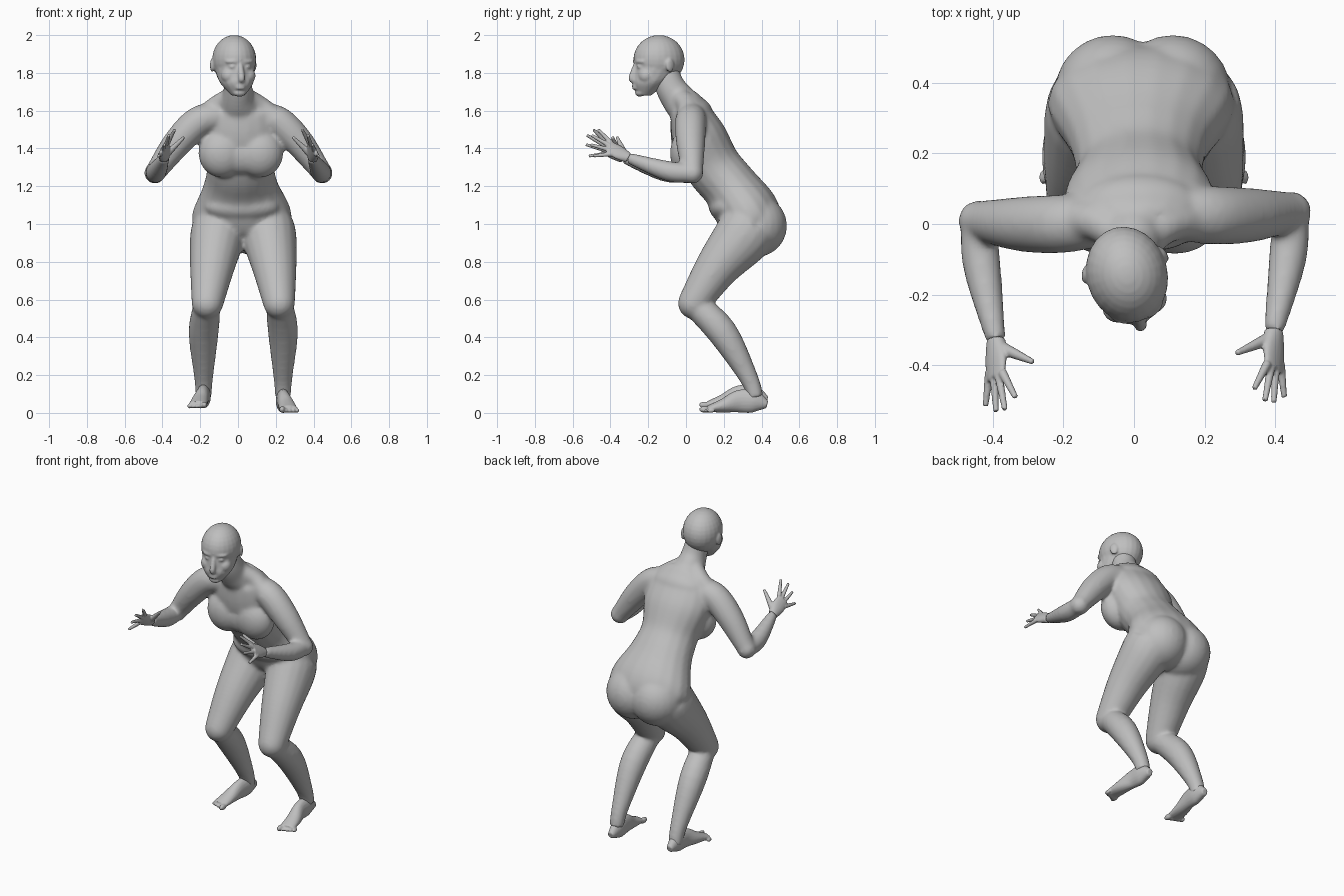
import bpy, bmesh, math
from mathutils import Vector, Matrix

cube = bpy.data.objects.get("Cube")
if cube:
    bpy.data.objects.remove(cube, do_unlink=True)

clay = bpy.data.materials.new("grey_clay")
clay.use_nodes = True
grey = (*[0.52] * 3, 1)
clay.diffuse_color = grey
clay.node_tree.nodes["Principled BSDF"].inputs["Base Color"].default_value = grey

SIDES = 18
X_AXIS, Z_AXIS = Vector((1, 0, 0)), Vector((0, 0, 1))


def resample(rings, steps=5):
    """Smooth curve through rings of centre, half width and optional half depth."""
    points = [Vector((*ring[:4], ring[-1])) for ring in rings]
    last = len(points) - 1
    slopes = [(points[min(i + 1, last)] - points[max(i - 1, 0)]) / 2 for i in range(last + 1)]
    result = []
    for i in range(last):
        for step in range(steps):
            t = step / steps
            ease = t * t * (3 - 2 * t)
            leave, arrive = t * (1 - t) ** 2, t * t * (t - 1)
            result.append(points[i].lerp(points[i + 1], ease)
                          + slopes[i] * leave + slopes[i + 1] * arrive)
    return result + [points[last]]


def loft(bm, rings, axis=None, side=X_AXIS):
    """Closed tube with elliptical sections square to its path, or to a fixed axis."""
    rings = resample(rings)
    loops = []
    for i, ring in enumerate(rings):
        ahead, behind = rings[min(i + 1, len(rings) - 1)], rings[max(i - 1, 0)]
        along = axis or Vector((ahead - behind)[:3]).normalized()
        across = (side - along * side.dot(along)).normalized()
        through = along.cross(across)
        centre, width, depth = Vector(ring[:3]), ring[3], ring[4]
        loop = []
        for k in range(SIDES):
            angle = math.tau * k / SIDES
            offset = across * width * math.cos(angle) + through * depth * math.sin(angle)
            loop.append(bm.verts.new(centre + offset))
        loops.append(loop)
    for low, high in zip(loops, loops[1:]):
        for k in range(SIDES):
            n = (k + 1) % SIDES
            bm.faces.new((low[k], low[n], high[n], high[k]))
    bm.faces.new(loops[0])
    bm.faces.new(loops[-1])


def ball(bm, centre, radii, turn=0.0):
    matrix = (Matrix.Translation(centre) @ Matrix.Rotation(turn, 4, 'Z')
              @ Matrix.Diagonal((*radii, 1)))
    bmesh.ops.create_uvsphere(bm, u_segments=24, v_segments=16, radius=1, matrix=matrix)


def placed(rings, side, shift):
    """Put the rings of a left-hand part on the given side, moved by shift."""
    return [(side * ring[0] + shift[0], ring[1] + shift[1], ring[2] + shift[2], *ring[3:])
            for ring in rings]


def finish(bm, name, voxel, relax):
    """Fuse the overlapping forms into one smooth skin."""
    bmesh.ops.recalc_face_normals(bm, faces=bm.faces)
    mesh = bpy.data.meshes.new(name)
    bm.to_mesh(mesh)
    bm.free()
    mesh.materials.append(clay)
    obj = bpy.data.objects.new(name, mesh)
    bpy.context.collection.objects.link(obj)
    fuse = obj.modifiers.new("fuse", 'REMESH')
    fuse.mode = 'VOXEL'
    fuse.voxel_size = voxel
    fuse.use_smooth_shade = True
    soften = obj.modifiers.new("soften", 'SMOOTH')
    soften.factor = 0.5
    soften.iterations = relax
    return obj


# Joints of the left limbs, mirrored for the right
SHOULDER = Vector((.21, 0, 1.54))
ELBOW = Vector((.44, .01, 1.27))
WRIST = Vector((.39, -.33, 1.35))
KNUCKLES = Vector((.39, -.42, 1.4))
KNEE = Vector((.19, .04, .58))
ANKLE = Vector((.21, .37, .08))
ARM_SHIFT = {1: Vector((.005, .025, 0)), -1: Vector()}
LEG_SHIFT = Vector((.028, 0, 0))
SIDE_NAMES = {1: "left", -1: "right"}
MIDDLE = .015

# Torso, leaning forward from the pelvis
body = bmesh.new()
loft(body, [
    (.02, .38, .92, .15, .1),
    (.02, .36, .99, .25, .155),
    (.02, .32, 1.07, .26, .17),
    (MIDDLE, .23, 1.2, .2, .15),
    (MIDDLE, .14, 1.31, .18, .15),
    (MIDDLE, .065, 1.47, .215, .145),
    (MIDDLE, .01, 1.61, .18, .1),
    (MIDDLE, -.02, 1.65, .1, .08),
])
# Belly, upper back and chest
ball(body, (.02, .22, 1.09), (.2, .1, .08))
ball(body, (MIDDLE, .045, 1.575), (.18, .1, .1))
ball(body, (MIDDLE, .01, 1.37), (.15, .08, .11))
# Neck
loft(body, [
    (.01, .01, 1.59, .12, .09),
    (0, -.04, 1.66, .09),
    (0, -.085, 1.73, .075, .08),
    (-.01, -.11, 1.82, .07),
])

for side, shift in ARM_SHIFT.items():
    # Breasts, buttocks and shoulder slope
    ball(body, (MIDDLE + side * .1, .01, 1.375), (.125, .095, .13))
    ball(body, (.025 + side * .085, .37, .99), [.165] * 3)
    loft(body, placed([
        (.03, -.04, 1.68, .05),
        (.12, .01, 1.62, .055),
        (*SHOULDER, .06),
    ], side, (0, 0, 0)))
    # Upper arm, elbow and forearm
    loft(body, placed([
        (.1, .01, 1.57, .075),
        (*SHOULDER, .083),
        (.325, 0, 1.425, .077),
        (*ELBOW, .055),
    ], side, shift))
    ball(body, placed([ELBOW], side, shift)[0], [.057] * 3)
    loft(body, placed([
        (*ELBOW, .05),
        (.43, -.12, 1.28, .054),
        (*WRIST, .029),
    ], side, shift))
    # Thigh and lower leg, meeting at the knee
    loft(body, placed([
        (.13, .34, .99, .14, .155),
        (.14, .29, .92, .143, .153),
        (.165, .165, .77, .118),
        (*KNEE, .085),
    ], side, LEG_SHIFT))
    ball(body, placed([KNEE], side, LEG_SHIFT)[0], [.083] * 3)
    loft(body, placed([
        (*KNEE, .07),
        (.21, .19, .43, .08),
        (.21, .33, .19, .051),
        (*ANKLE, .042),
    ], side, LEG_SHIFT))
finish(body, "body", 0.011, 10)

# Head, modelled facing forward, then turned a little to its left
head = bmesh.new()
ball(head, (0, 0, .03), (.115, .137, .13))
loft(head, [
    (0, -.08, -.16, .035),
    (0, -.055, -.1, .084, .088),
    (0, -.025, -.05, .1, .113),
    (0, 0, .02, .11, .13),
], axis=Z_AXIS)
# Nose, lips and chin
loft(head, [
    (0, -.125, .01, .012),
    (0, -.148, -.066, .018),
    (0, -.14, -.085, .012),
])
for lip in (-.108, -.121):
    ball(head, (0, -.124, lip), (.03, .023, .009))
ball(head, (0, -.105, -.146), (.035, .025, .02))
# Brows, eyes, cheeks and ears
for side in SIDE_NAMES:
    turn = side * .35
    ball(head, (side * .04, -.113, .02), (.04, .02, .013), turn)
    ball(head, (side * .04, -.115, -.008), (.02, .016, .011), turn)
    ball(head, (side * .05, -.083, -.055), [.043] * 3)
    ball(head, (side * .113, .03, 0), (.011, .025, .036), turn)
head_obj = finish(head, "head", 0.0065, 3)
head_obj.location = (-.02, -.143, 1.84)
head_obj.rotation_euler.z = math.radians(15)

FINGER_TIPS = [(.335, -.49, 1.5), (.365, -.525, 1.47), (.39, -.53, 1.42), (.42, -.515, 1.36)]
THUMB_TIP = Vector((.285, -.39, 1.46))

for side, shift in ARM_SHIFT.items():
    # Palm, tilted inward
    hand = bmesh.new()
    across = Vector((-.54, 0, .84))
    palm_middle = WRIST.lerp(KNUCKLES, .6)
    palm_end = WRIST.lerp(KNUCKLES, 1.15)
    loft(hand, placed([
        (*WRIST, .03, .026),
        (*palm_middle, .043, .02),
        (*palm_end, .038, .012),
    ], side, shift), side=Vector((side * across.x, 0, across.z)))
    # Spread fingers and thumb
    for i, tip in enumerate(FINGER_TIPS):
        base = KNUCKLES + across * (.034 - i * .023)
        loft(hand, placed([(*base, .013), (*tip, .008)], side, shift))
    thumb_base = WRIST.lerp(KNUCKLES, .15)
    loft(hand, placed([(*thumb_base, .021), (*THUMB_TIP, .008)], side, shift))
    finish(hand, SIDE_NAMES[side] + "_hand", 0.0045, 2)

    # Foot, turned slightly outward, with five toes
    foot = bmesh.new()
    foot_shift = LEG_SHIFT + Z_AXIS * (.001 - side * .012)
    loft(foot, placed([
        (.21, .43, .055, .02),
        (.21, .36, .072, .038, .06),
        (.215, .28, .072, .037, .06),
        (.23, .2, .05, .045, .038),
        (.24, .115, .032, .048, .017),
    ], side, foot_shift))
    for toe in range(5):
        size = .012 if toe else .018
        spot = (.206 + toe * .02, .1 + toe * .008, .011 + size)
        ball(foot, placed([spot], side, foot_shift)[0], (size * .85, size * 1.7, size))
    finish(foot, SIDE_NAMES[side] + "_foot", 0.006, 2)
